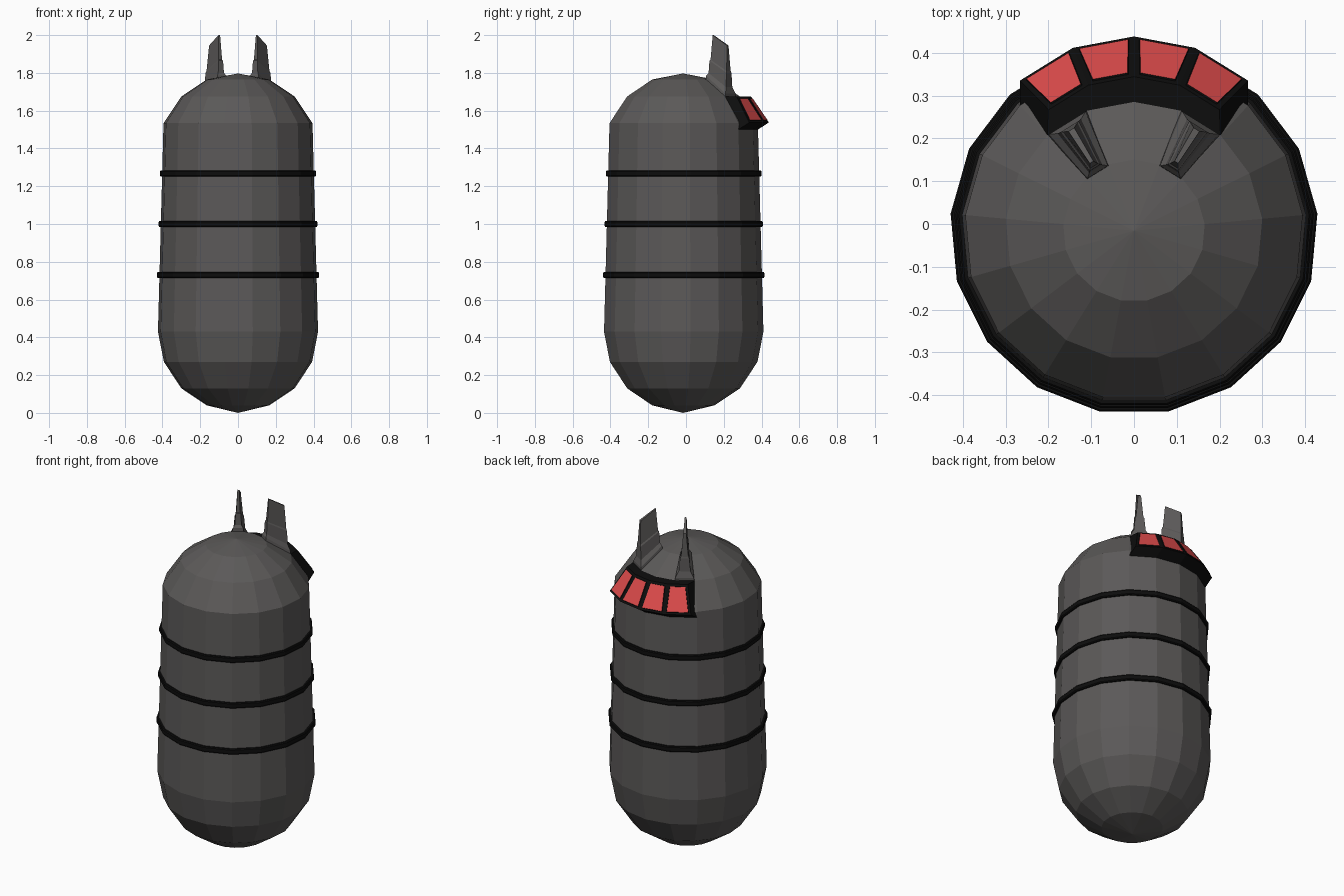
import bpy, bmesh, math

if "Cube" in bpy.data.objects:
    bpy.data.objects.remove(bpy.data.objects["Cube"])

SIDES = 17
STEP = 2 * math.pi / SIDES
YC = -0.0156          # lathe axis sits slightly forward of centre


def material(name, rgb):
    m = bpy.data.materials.new(name)
    m.diffuse_color = (*rgb, 1)
    m.use_nodes = True
    m.node_tree.nodes["Principled BSDF"].inputs["Base Color"].default_value = m.diffuse_color
    return m


GREY = material("dark grey", (0.105, 0.10, 0.098))
BLACK = material("black", (0.004, 0.004, 0.004))
RED = material("red", (0.72, 0.07, 0.07))


def ring_point(r, k, z, dy=0.0):
    """Point k sides away from the back (+y) corner of the 17-sided ring."""
    return (r * math.sin(k * STEP), YC + dy + r * math.cos(k * STEP), z)


def finish(bm, name, *mats):
    bmesh.ops.remove_doubles(bm, verts=bm.verts, dist=1e-5)
    bmesh.ops.recalc_face_normals(bm, faces=bm.faces)
    me = bpy.data.meshes.new(name)
    bm.to_mesh(me)
    bm.free()
    for m in mats:
        me.materials.append(m)
    ob = bpy.data.objects.new(name, me)
    bpy.context.collection.objects.link(ob)
    return ob


def skin(bm, loops, closed=False):
    """Bridge successive vertex loops with quads; cap the ends unless closed."""
    vs = [[bm.verts.new(p) for p in loop] for loop in loops]
    n = len(vs[0])
    pairs = list(zip(vs, vs[1:])) + ([(vs[-1], vs[0])] if closed else [])
    for a, b in pairs:
        for i in range(n):
            j = (i + 1) % n
            bm.faces.new((a[i], a[j], b[j], b[i]))
    return vs


def lathe(name, profile, mat, closed=False):
    bm = bmesh.new()
    vs = skin(bm, [[ring_point(r, k, z) for k in range(SIDES)] for r, z in profile], closed)
    if not closed:   # fans to the poles
        for loop, z in ((vs[0], 0.0), (vs[-1], 1.797)):
            pole = bm.verts.new((0, YC, z))
            for i in range(SIDES):
                bm.faces.new((loop[i], loop[(i + 1) % SIDES], pole))
    return finish(bm, name, mat)


# Capsule body
lathe("body", [(0.166, 0.04), (0.301, 0.13), (0.394, 0.27), (0.4256, 0.43),
               (0.396, 1.534), (0.301, 1.675), (0.166, 1.765)], GREY)

# Three raised bands
for label, z, r in (("lower", 0.73, 0.4305), ("middle", 1.0, 0.422), ("upper", 1.267, 0.415)):
    lathe(label + "_band", [(r - 0.03, z - 0.016), (r - 0.004, z - 0.016), (r, z - 0.011),
                            (r, z + 0.011), (r - 0.004, z + 0.016), (r - 0.03, z + 0.016)],
          BLACK, closed=True)

# Visor: four dome panels pushed out backwards, with inset red windows
bm = bmesh.new()
vs = skin(bm, [[ring_point(0.396, k, 1.50), ring_point(0.396, k, 1.537, 0.058),
                ring_point(0.296, k, 1.675, 0.064), ring_point(0.300, k, 1.675)]
               for k in range(-2, 3)])
bm.faces.new(vs[0])
bm.faces.new(vs[-1])
bmesh.ops.recalc_face_normals(bm, faces=bm.faces)
outer = [bm.faces.get((a[1], b[1], b[2], a[2])) for a, b in zip(vs, vs[1:])]
bmesh.ops.inset_individual(bm, faces=outer, thickness=0.018, depth=0.0)
bmesh.ops.inset_individual(bm, faces=outer, thickness=0.002, depth=0.004)
for f in outer:
    f.material_index = 1
finish(bm, "visor", BLACK, RED)


# Two fins growing out of dome facets, stepped and tapering
def fin(name, side):
    ang = 1.5 * STEP
    ux, uy = side * math.sin(ang), math.cos(ang)
    # inner radius, outer radius, inner half width, outer half width, inner z, outer z
    stations = [(0.160, 0.295, 0.030, 0.055, 1.755, 1.665),
                (0.161, 0.296, 0.028, 0.050, 1.785, 1.69),
                (0.170, 0.287, 0.018, 0.032, 1.80, 1.725),
                (0.173, 0.286, 0.014, 0.025, 1.865, 1.80),
                (0.178, 0.284, 0.011, 0.020, 1.87, 1.81),
                (0.188, 0.278, 0.005, 0.008, 2.0, 1.945)]
    loops = [[(r * ux - w * uy, YC + r * uy + w * ux, z)
              for r, w, z in ((ri, -wi, zi), (ro, -wo, zo), (ro, wo, zo), (ri, wi, zi))]
             for ri, ro, wi, wo, zi, zo in stations]
    bm = bmesh.new()
    vs = skin(bm, loops)
    bm.faces.new(vs[0])
    bm.faces.new(vs[-1])
    finish(bm, name, GREY)


fin("left_fin", -1)
fin("right_fin", 1)
